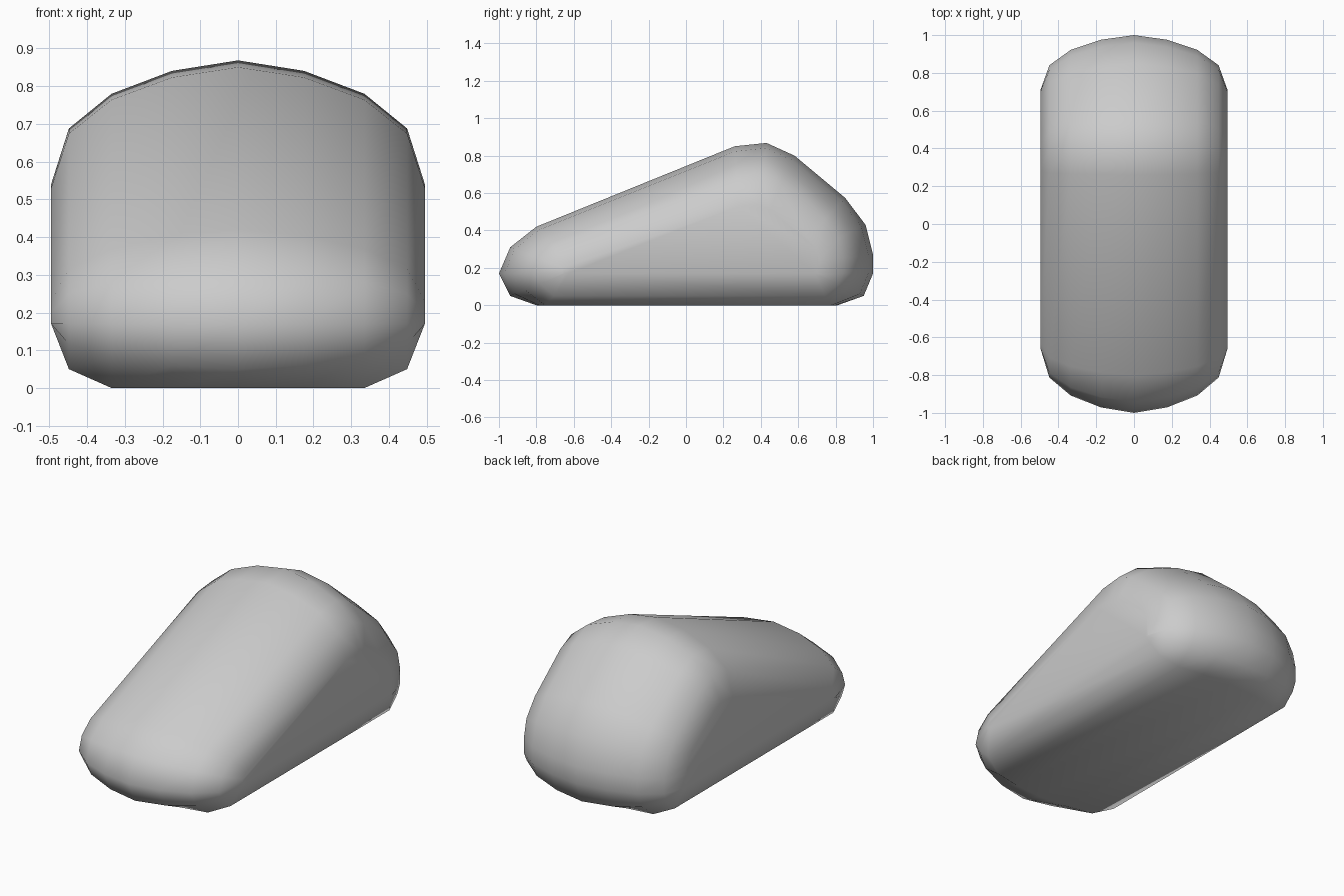
import bpy, bmesh

if "Cube" in bpy.data.objects:
    bpy.data.objects.remove(bpy.data.objects["Cube"])

# Side profile (y, z) on the centre line, and the matching flat side panel outline
MID = [(-1, .17), (-.94, .31), (-.80, .42), (.26, .85), (.43, .868), (.58, .80),
       (.85, .575), (.96, .43), (1, .27), (1, .17), (.95, .05), (.81, 0), (-.80, 0), (-.94, .05)]
SIDE = [(-.66, .17), (-.66, .20), (-.63, .23), (.28, .53), (.39, .54), (.45, .51),
        (.65, .36), (.70, .30), (.71, .24), (.71, .17), (.705, .17), (.69, .17), (-.63, .17), (-.65, .17)]
# Half sections: x, blend from MID to SIDE, height of the underside
HALF = [(0, 0, 0), (.175, .085, 0), (.335, .27, 0), (.448, .55, .05), (.495, 1, .17)]
sections = [(-x, t, b) for x, t, b in HALF[:0:-1]] + HALF


def section(bm, x, t, base):
    ring = []
    for (y0, z0), (y1, z1) in zip(MID, SIDE):
        z = base if z0 == 0 else z0 + (z1 - z0) * t
        ring.append(bm.verts.new((x, y0 + (y1 - y0) * t, z)))
    return ring


# Rounded wedge body lofted across its width
bm = bmesh.new()
rings = [section(bm, *s) for s in sections]
n = len(MID)
for a, b in zip(rings, rings[1:]):
    for i in range(n):
        j = (i + 1) % n
        bm.faces.new((a[i], a[j], b[j], b[i]))
bm.faces.new(rings[0])
bm.faces.new(rings[-1])
bmesh.ops.recalc_face_normals(bm, faces=bm.faces)
for f in bm.faces:
    f.smooth = True
mesh = bpy.data.meshes.new("wedge_body")
bm.to_mesh(mesh)
bm.free()
body = bpy.data.objects.new("wedge_body", mesh)
bpy.context.collection.objects.link(body)
